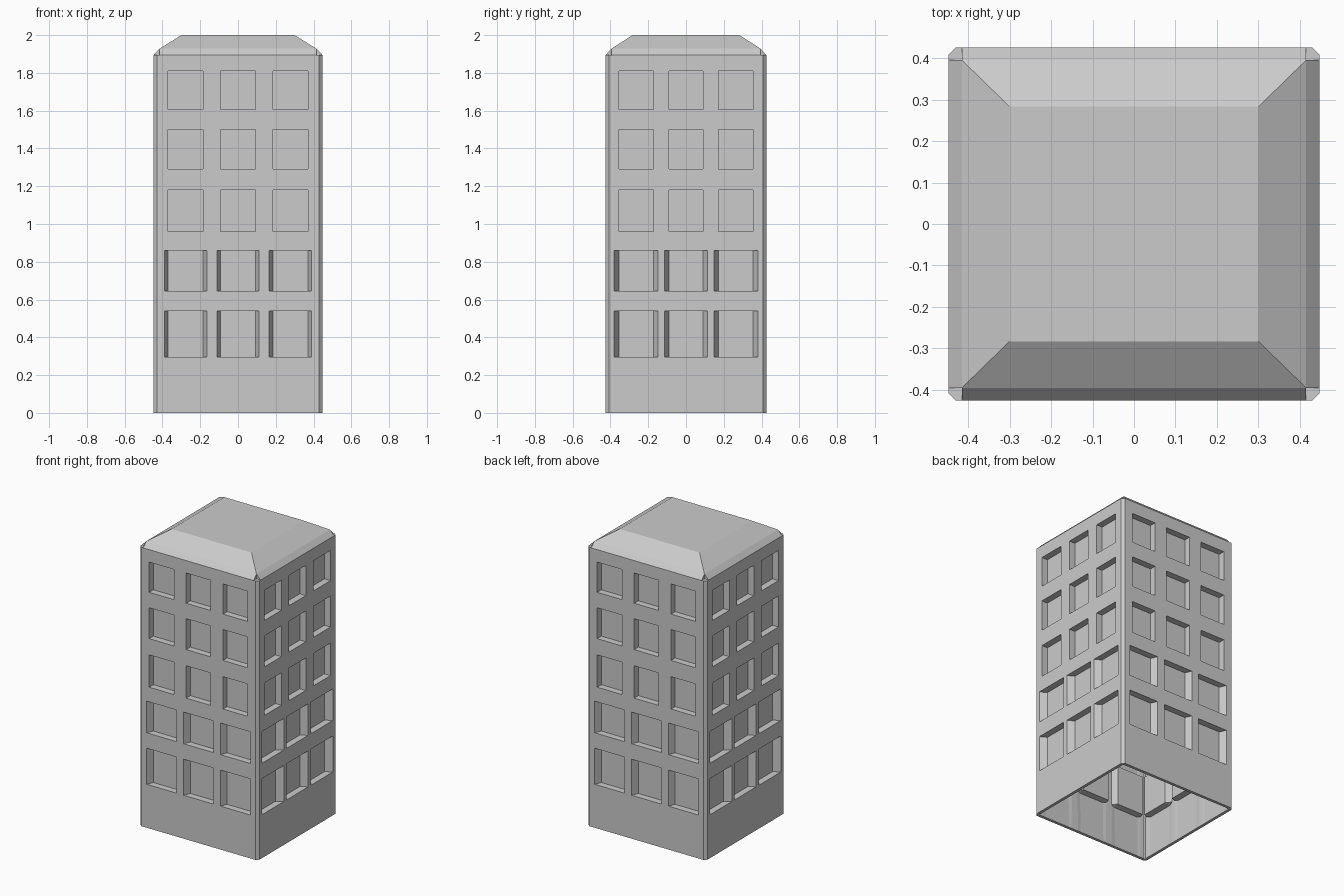
import bpy, bmesh

if "Cube" in bpy.data.objects:
    bpy.data.objects.remove(bpy.data.objects["Cube"])

A, B = 0.447, 0.425            # half width (x) and half depth (y)
Z_EAVE, Z_STEP, Z_TOP = 1.895, 1.928, 2.0
RECESS = 0.045
ROWS = [(0.295, 0.54), (0.645, 0.86), (0.96, 1.18), (1.29, 1.50), (1.605, 1.81)]
SPLAYED_ROWS = 2               # the lowest two floors have splayed window sides

# per wall: half length, roof half length, roof step depth, windows (outer l, inner l, inner r, outer r)
FRONT = dict(end=0.43, roof=0.415, step=0.03, top=0.30,
             wins=[(-0.39, -0.37, -0.185, -0.165), (-0.112, -0.092, 0.092, 0.112), (0.165, 0.185, 0.37, 0.39)])
SIDE = dict(end=0.408, roof=0.395, step=0.032, top=0.283,
            wins=[(-0.38, -0.355, -0.173, -0.147), (-0.115, -0.09, 0.09, 0.115), (0.147, 0.173, 0.355, 0.38)])
WALLS = [FRONT, SIDE, FRONT, SIDE]

bm = bmesh.new()


def P(k, u, d, z):
    """Point on wall k, u along the wall, d inwards."""
    k %= 4
    x, y = [(u, d - B), (A - d, u), (-u, B - d), (d - A, -u)][k]
    return (x, y, z)


def face(*pts):
    bm.faces.new([bm.verts.new(p) for p in pts])


zs = [0.0] + [z for row in ROWS for z in row] + [Z_EAVE]

for k, w in enumerate(WALLS):
    us = [-w["end"], -w["roof"]] + [u for win in w["wins"] for u in win] + [w["roof"], w["end"]]
    for r in range(len(zs) - 1):
        z0, z1 = zs[r], zs[r + 1]
        row = (r - 1) // 2 if r % 2 else -1
        # wall cells and recessed panes
        for i in range(len(us) - 1):
            a, b = us[i], us[i + 1]
            part = (i - 2) % 4 if 2 <= i < len(us) - 3 else 3
            splay = 0 <= row < SPLAYED_ROWS
            da = db = 0.0
            if row >= 0 and part == 1:
                da = db = RECESS
            elif splay and part == 0:
                db = RECESS
            elif splay and part == 2:
                da = RECESS
            face(P(k, a, da, z0), P(k, b, db, z0), P(k, b, db, z1), P(k, a, da, z1))
            # sills and heads
            for z in (z0, z1):
                if da and db:
                    face(P(k, a, 0, z), P(k, b, 0, z), P(k, b, db, z), P(k, a, da, z))
                elif da:
                    face(P(k, a, 0, z), P(k, b, 0, z), P(k, a, da, z))
                elif db:
                    face(P(k, a, 0, z), P(k, b, 0, z), P(k, b, db, z))
            # straight reveals on the upper floors
            if da and db and not splay:
                for u in (a, b):
                    face(P(k, u, 0, z0), P(k, u, 0, z1), P(k, u, da, z1), P(k, u, da, z0))
        # chamfered corner
        n = WALLS[(k + 1) % 4]
        face(P(k, w["end"], 0, z0), P(k + 1, -n["end"], 0, z0),
             P(k + 1, -n["end"], 0, z1), P(k, w["end"], 0, z1))

    # roof: steep edge strip, hipped slope, flat corner tab with upright ends
    R, s = w["roof"], w["step"]
    face(*[P(k, u, 0, Z_EAVE) for u in us[1:-1]], P(k, R, s, Z_STEP), P(k, -R, s, Z_STEP))
    depth = (B if k % 2 == 0 else A) - n["top"]
    face(P(k, -R, s, Z_STEP), P(k, R, s, Z_STEP), P(k, w["top"], depth, Z_TOP), P(k, -w["top"], depth, Z_TOP))
    face(P(k, R, 0, Z_EAVE), P(k, w["end"], 0, Z_EAVE), P(k + 1, -n["end"], 0, Z_EAVE),
         P(k + 1, -n["roof"], 0, Z_EAVE), P(k, R, s, Z_EAVE))
    for e in (-1, 1):
        face(P(k, e * R, 0, Z_EAVE), P(k, e * R, s, Z_EAVE), P(k, e * R, s, Z_STEP))

# flat roof top
tx, ty = FRONT["top"], SIDE["top"]
face((-tx, -ty, Z_TOP), (tx, -ty, Z_TOP), (tx, ty, Z_TOP), (-tx, ty, Z_TOP))

bmesh.ops.remove_doubles(bm, verts=bm.verts, dist=0.0005)
bmesh.ops.recalc_face_normals(bm, faces=bm.faces)
mesh = bpy.data.meshes.new("tower_block")
bm.to_mesh(mesh)
bm.free()

tower = bpy.data.objects.new("tower_block", mesh)
bpy.context.collection.objects.link(tower)

# thin hollow shell, open underneath
shell = tower.modifiers.new("wall_thickness", "SOLIDIFY")
shell.thickness = 0.02
shell.offset = -1

grey = bpy.data.materials.new("light_grey")
grey.diffuse_color = (0.6, 0.6, 0.6, 1)
grey.use_nodes = True
grey.node_tree.nodes["Principled BSDF"].inputs["Base Color"].default_value = grey.diffuse_color
mesh.materials.append(grey)
